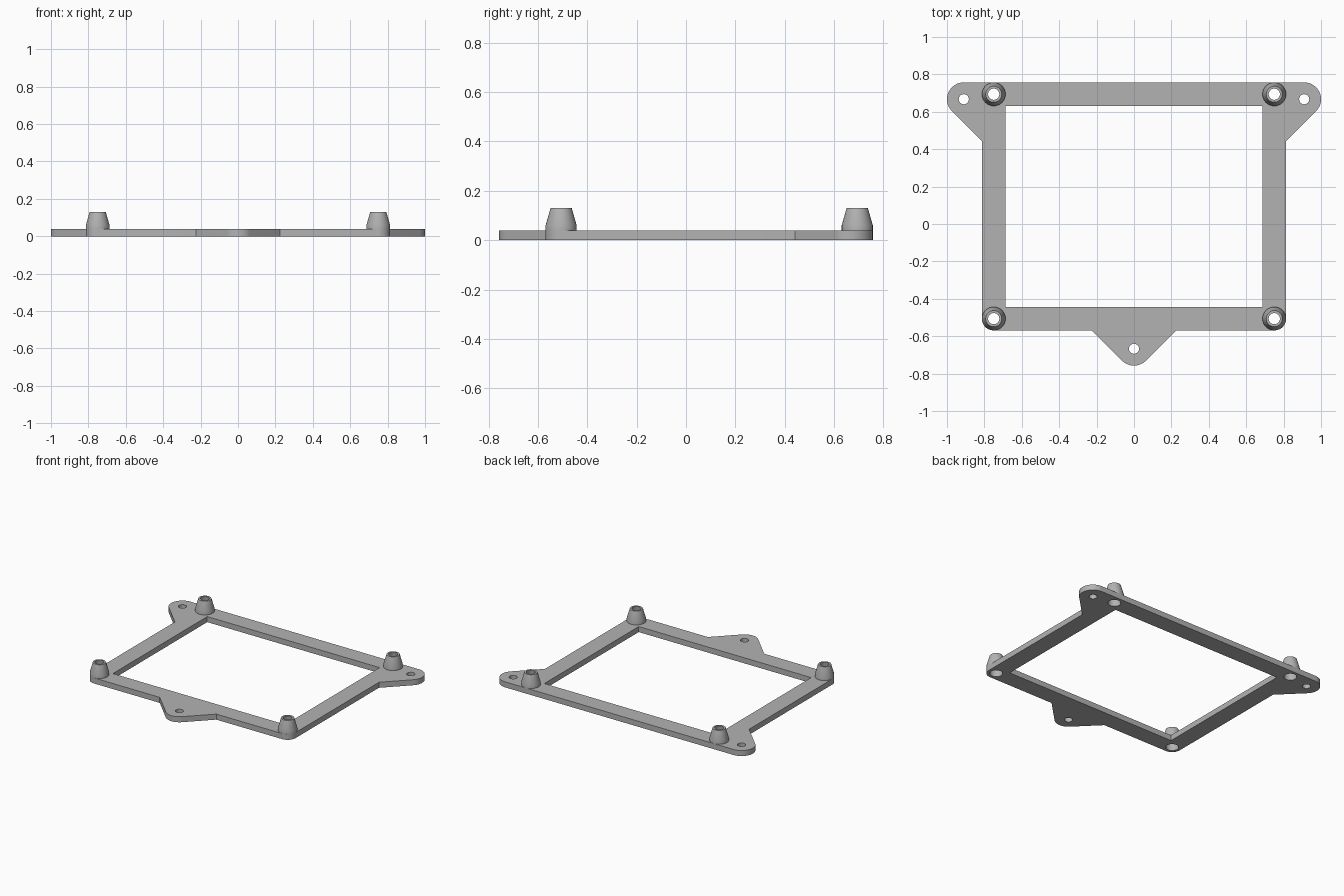
import bpy, bmesh, math

cube = bpy.data.objects.get("Cube")
if cube:
    bpy.data.objects.remove(cube, do_unlink=True)

THICK, TOP = 0.04, 0.13            # plate thickness, standoff height
POST_R, BORE_R = 0.063, 0.042      # standoff outer radius, bore radius
TAB_R, HOLE_R = 0.09, 0.027        # mounting tab radius, screw hole radius
POST_X, BACK_Y, FRONT_Y = 0.75, 0.694, -0.506
EAR_X, TAB_Y = 0.91, 0.667
SIDE, FRONT = POST_X + POST_R, FRONT_Y - POST_R

grey = bpy.data.materials.new("plain grey")
grey.use_nodes = True
colour = (0.45, 0.45, 0.45, 1)
grey.diffuse_color = colour
grey.node_tree.nodes["Principled BSDF"].inputs["Base Color"].default_value = colour


def arc(cx, cy, r, start, end, steps=16):
    """Points along an arc, angles in degrees."""
    angles = [math.radians(start + (end - start) * i / steps) for i in range(steps + 1)]
    return [(cx + r * math.cos(a), cy + r * math.sin(a)) for a in angles]


def circle(cx, cy, r):
    return arc(cx, cy, r, 0, 360, 32)[:-1]


def finish(obj):
    bpy.ops.object.select_all(action='DESELECT')
    obj.select_set(True)
    bpy.context.view_layer.objects.active = obj
    if obj.type == 'CURVE':
        bpy.ops.object.convert(target='MESH')
        obj = bpy.context.object
    bm = bmesh.new()
    bm.from_mesh(obj.data)
    bmesh.ops.remove_doubles(bm, verts=bm.verts, dist=0.0001)
    bmesh.ops.recalc_face_normals(bm, faces=bm.faces)
    bm.to_mesh(obj.data)
    bm.free()
    obj.data.materials.clear()
    obj.data.materials.append(grey)
    bpy.ops.object.shade_smooth_by_angle(angle=math.radians(30))


# Right half of the outline, from the front tab round to the back ear
diag = TAB_R * math.sqrt(2)        # where the 45 degree tab edges meet the frame
half = arc(0, -TAB_Y, TAB_R, -90, -45)
half += [(diag + FRONT + TAB_Y, FRONT)]
half += arc(POST_X, FRONT_Y, POST_R, -90, 0)
half += [(SIDE, TAB_Y - diag - (EAR_X - SIDE))]
half += arc(EAR_X, TAB_Y, TAB_R, -45, 90, 24)
outline = half + [(-x, y) for x, y in reversed(half[1:])]

# Window and holes
wx, wb, wf = POST_X - POST_R, BACK_Y - POST_R, FRONT_Y + POST_R
loops = [outline, [(-wx, wf), (wx, wf), (wx, wb), (-wx, wb)], circle(0, -TAB_Y, HOLE_R)]
for s in (-1, 1):
    loops.append(circle(s * EAR_X, TAB_Y, HOLE_R))
    for y in (BACK_Y, FRONT_Y):
        loops.append(circle(s * POST_X, y, BORE_R))

# Flat frame with tabs
curve = bpy.data.curves.new("mounting_frame", 'CURVE')
curve.dimensions = '2D'
curve.fill_mode = 'BOTH'
curve.extrude = THICK / 2
for loop in loops:
    spline = curve.splines.new('POLY')
    spline.points.add(len(loop) - 1)
    for point, (x, y) in zip(spline.points, loop):
        point.co = (x, y, 0, 1)
    spline.use_cyclic_u = True
frame = bpy.data.objects.new("mounting_frame", curve)
frame.location.z = THICK / 2
bpy.context.collection.objects.link(frame)
finish(frame)

# Hollow tapered standoffs
profile = [(BORE_R, THICK), (POST_R, THICK), (POST_R, 0.06),
           (0.043, TOP), (0.03, TOP), (BORE_R, 0.06)]
for side, s in (("left", 1), ("right", -1)):
    for end, y in (("front", FRONT_Y), ("back", BACK_Y)):
        name = f"{end}_{side}_standoff"
        bm = bmesh.new()
        verts = [bm.verts.new((r, 0, z)) for r, z in profile]
        edges = [bm.edges.new((verts[i - 1], verts[i])) for i in range(len(verts))]
        bmesh.ops.spin(bm, geom=verts + edges, cent=(0, 0, 0), axis=(0, 0, 1),
                       angle=math.tau, steps=32, use_merge=True)
        mesh = bpy.data.meshes.new(name)
        bm.to_mesh(mesh)
        bm.free()
        post = bpy.data.objects.new(name, mesh)
        post.location = (s * POST_X, y, 0)
        bpy.context.collection.objects.link(post)
        finish(post)
